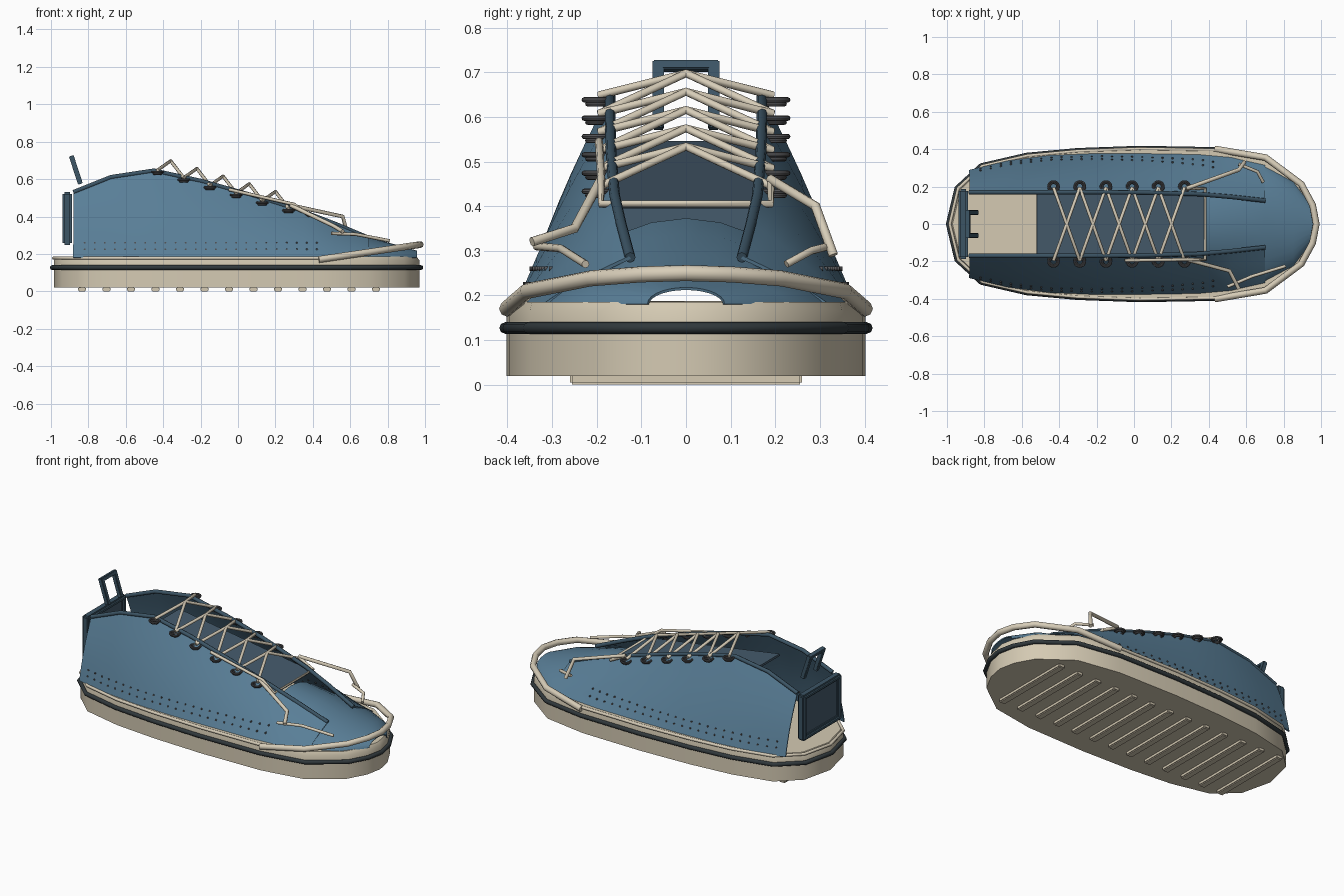
import bpy, bmesh, math
from mathutils import Vector

if "Cube" in bpy.data.objects:
    bpy.data.objects.remove(bpy.data.objects["Cube"], do_unlink=True)


def material(name, rgb):
    m = bpy.data.materials.new(name)
    m.use_nodes = True
    m.diffuse_color = (*rgb, 1)
    bsdf = m.node_tree.nodes["Principled BSDF"]
    bsdf.inputs["Base Color"].default_value = (*rgb, 1)
    bsdf.inputs["Roughness"].default_value = 0.8
    return m


CANVAS = material("blue canvas", (0.10, 0.21, 0.31))
TONGUE = material("slate lining", (0.06, 0.105, 0.15))
BINDING = material("dark blue binding", (0.045, 0.09, 0.13))
RUBBER = material("cream rubber", (0.66, 0.59, 0.45))
LACE = material("cream lace", (0.68, 0.61, 0.48))
STRIPE = material("charcoal stripe", (0.03, 0.04, 0.045))
METAL = material("dark metal", (0.09, 0.09, 0.095))


def link(name, me, mat, smooth=40, thickness=0.0):
    ob = bpy.data.objects.new(name, me)
    bpy.context.collection.objects.link(ob)
    me.materials.clear()
    me.materials.append(mat)
    bpy.ops.object.select_all(action="DESELECT")
    ob.select_set(True)
    bpy.context.view_layer.objects.active = ob
    if thickness:
        mod = ob.modifiers.new("thickness", "SOLIDIFY")
        mod.thickness = thickness
        mod.offset = 0
        bpy.ops.object.modifier_apply(modifier=mod.name)
    bpy.ops.object.shade_smooth_by_angle(angle=math.radians(smooth))
    return ob


def finish(name, bm, mat, smooth=40, thickness=0.0):
    bmesh.ops.recalc_face_normals(bm, faces=bm.faces)
    me = bpy.data.meshes.new(name)
    bm.to_mesh(me)
    bm.free()
    return link(name, me, mat, smooth, thickness)


def tube(name, points, radius, mat, closed=False):
    cu = bpy.data.curves.new(name, "CURVE")
    cu.dimensions = "3D"
    cu.bevel_depth = radius
    cu.bevel_resolution = 2
    cu.use_fill_caps = True
    sp = cu.splines.new("POLY")
    sp.points.add(len(points) - 1)
    for p, co in zip(sp.points, points):
        p.co = (*co, 1)
    sp.use_cyclic_u = closed
    tmp = bpy.data.objects.new(name, cu)
    bpy.context.collection.objects.link(tmp)
    bpy.context.view_layer.update()
    me = bpy.data.meshes.new_from_object(tmp.evaluated_get(bpy.context.evaluated_depsgraph_get()))
    bpy.data.objects.remove(tmp, do_unlink=True)
    return link(name, me, mat, 50)


def box(name, centre, size, mat, bevel=0.0):
    bm = bmesh.new()
    bmesh.ops.create_cube(bm, size=1)
    for v in bm.verts:
        v.co = Vector(a * b for a, b in zip(v.co, size)) + Vector(centre)
    if bevel:
        bmesh.ops.bevel(bm, geom=bm.edges[:], offset=bevel, segments=2, affect="EDGES")
    return finish(name, bm, mat)


def loft(name, rows, mat, cap=False, thickness=0.0, smooth=40):
    bm = bmesh.new()
    grid = [[bm.verts.new(p) for p in r] for r in rows]
    n = len(grid[0])
    for a, b in zip(grid, grid[1:]):
        for i in range(n if cap else n - 1):
            j = (i + 1) % n
            bm.faces.new((a[i], a[j], b[j], b[i]))
    if cap:
        bm.faces.new(grid[0])
        bm.faces.new(grid[-1])
    return finish(name, bm, mat, smooth, thickness)


# Sole outline: one half, mirrored
half = [(-0.985, 0), (-0.94, 0.19), (-0.81, 0.31), (-0.57, 0.365), (-0.3, 0.39), (0.03, 0.402),
        (0.43, 0.395), (0.70, 0.35), (0.89, 0.21), (0.95, 0.10), (0.97, 0)]
outline = half + [(x, -y) for x, y in half[-2:0:-1]]


def ring(z, scale=1.0):
    return [(x * scale, y * scale, z) for x, y in outline]


# Sole and stripe
loft("outsole", [ring(0.02), ring(0.115)], RUBBER, cap=True)
loft("midsole", [ring(0.115), ring(0.165), ring(0.185, 0.985)], RUBBER, cap=True)
tube("sole_stripe", ring(0.127, 1.008), 0.013, STRIPE, closed=True)

# Welt piping runs round the heel and stops at the bumper
heel = [p for p in half if p[0] <= 0.43]
heel = heel[::-1] + [(x, -y) for x, y in heel[1:]]
tube("welt_piping", [(x, y, 0.178) for x, y in heel], 0.009, LACE)

# Tread bars
for i in range(13):
    box(f"tread_bar_{i + 1}", (-0.835 + i * 0.131, 0, 0.012), (0.042, 0.52, 0.024), RUBBER, 0.005)

# Toe bumper rises toward the tip
toe = [p for p in half if p[0] >= 0.43]
toe += [(x, -y) for x, y in toe[-2::-1]]
tube("toe_bumper", [(x * 1.005, y * 1.015, 0.17 + 0.08 * (x - 0.43) / 0.54) for x, y in toe], 0.018, LACE)

# Side panels: x, base half width, top height, top half width
stations = [(-0.88, 0.285, 0.53, 0.17), (-0.68, 0.335, 0.61, 0.17), (-0.45, 0.365, 0.645, 0.17),
            (-0.2, 0.375, 0.59, 0.17), (0.05, 0.375, 0.52, 0.168), (0.35, 0.37, 0.425, 0.16),
            (0.52, 0.355, 0.36, 0.145), (0.70, 0.315, 0.285, 0.125)]
STEPS = 8


def panel_point(station, t):
    x, yb, zt, yt = station
    return Vector((x, yb + (yt - yb) * t + 0.012 * math.sin(math.pi * t), 0.18 + (zt - 0.18) * t))


def panel_at(x, z):
    """Half width of the side panel at a given length and height."""
    for a, b in zip(stations, stations[1:]):
        if a[0] <= x <= b[0]:
            f = (x - a[0]) / (b[0] - a[0])
            s = [p + (q - p) * f for p, q in zip(a, b)]
            return panel_point(s, (z - 0.18) / (s[2] - 0.18)).y


for side, s in (("left", 1), ("right", -1)):
    flip = Vector((1, s, 1))
    loft(f"{side}_side_panel", [[panel_point(st, k / STEPS) * flip for k in range(STEPS + 1)]
                                for st in stations], CANVAS, thickness=0.008, smooth=50)
    tube(f"{side}_edge_binding", [(x, s * yt, zt) for x, yb, zt, yt in stations], 0.012, BINDING)

    # Stitch rows follow the panel
    for r, z in enumerate((0.225, 0.26)):
        for i in range(24):
            x = -0.82 + i * 0.054
            y = panel_at(x, z)
            tube(f"{side}_stitch_{r + 1}_{i + 1}", [(x, s * (y - 0.01), z), (x, s * (y + 0.009), z)],
                 0.005, METAL)

# Toe cap: x, half width, top height, sharpness of the crown
caps = [(0.36, 0.345, 0.37, 2), (0.55, 0.335, 0.335, 2), (0.70, 0.305, 0.285, 1.7),
        (0.85, 0.225, 0.245, 1.2), (0.955, 0.085, 0.215, 1)]
loft("toe_cap", [[(x, w * math.cos(math.pi * k / 14), 0.18 + (z - 0.18) * abs(math.sin(math.pi * k / 14)) ** p)
                  for k in range(15)] for x, w, z, p in caps], CANVAS, thickness=0.006, smooth=60)

# Tongue
loft("tongue", [[(x, -0.17, z), (x, 0.17, z)] for x, z in ((-0.52, 0.54), (0.38, 0.40))],
     TONGUE, thickness=0.012)
tube("tongue_front_lace", [(-0.05, -0.195, 0.545), (0.3, -0.19, 0.465), (0.38, -0.19, 0.405),
                           (0.38, 0.19, 0.405), (0.28, 0.19, 0.455)], 0.009, LACE)

# Eyelets: a dark flange with a smaller inner ring
eyes = [(-0.43 + 0.14 * i, 0.635 - 0.041 * i) for i in range(6)]
for side, s in (("left", 1), ("right", -1)):
    for i, (x, z) in enumerate(eyes):
        for part, dz, radius in (("flange", 0.003, 0.028), ("inner", -0.006, 0.02)):
            bpy.ops.mesh.primitive_torus_add(location=(x, s * 0.2, z + dz), major_radius=radius,
                                             minor_radius=0.006, major_segments=20, minor_segments=8)
            ob = bpy.context.object
            ob.name = f"{side}_eyelet_{part}_{i + 1}"
            ob.data.materials.append(METAL)
            bpy.ops.object.shade_smooth_by_angle()

# Crossed laces, peaked in the middle
for i, ((xa, za), (xb, zb)) in enumerate(zip(eyes, eyes[1:])):
    for side, s in (("left", 1), ("right", -1)):
        mid = ((xa + xb) / 2, 0, (za + zb) / 2 + 0.083)
        tube(f"{side}_lace_{i + 1}", [(xa, s * 0.195, za + 0.013), mid, (xb, -s * 0.195, zb + 0.013)], 0.009, LACE)

# Loose lace ends and their tips
tube("left_lace_end", [(0.28, 0.19, 0.46), (0.56, 0.29, 0.40), (0.59, 0.33, 0.29)], 0.011, LACE)
tube("right_lace_end", [(0.28, -0.19, 0.46), (0.51, -0.25, 0.35), (0.56, -0.345, 0.32)], 0.011, LACE)
tube("left_lace_tip", [(0.56, 0.32, 0.31), (0.66, 0.28, 0.3), (0.69, 0.225, 0.27)], 0.009, LACE)
tube("right_lace_tip", [(0.50, -0.335, 0.31), (0.63, -0.28, 0.305), (0.81, -0.225, 0.27)], 0.009, LACE)

# Heel counter: framed panel
box("heel_panel", (-0.91, 0, 0.39), (0.02, 0.34, 0.25), TONGUE)
for name, y in (("left", 0.17), ("right", -0.17)):
    box(f"heel_frame_{name}", (-0.912, y, 0.39), (0.05, 0.035, 0.28), BINDING, 0.01)
for name, z in (("top", 0.515), ("bottom", 0.265)):
    box(f"heel_frame_{name}", (-0.912, 0, z), (0.05, 0.37, 0.032), BINDING, 0.01)

# Heel pull loop, leaning back
loop = [box("pull_loop_top", (0, 0, 0.075), (0.026, 0.15, 0.022), BINDING, 0.003)]
for name, y in (("left", 0.062), ("right", -0.062)):
    loop.append(box(f"pull_loop_{name}", (0, y, 0.005), (0.026, 0.026, 0.155), BINDING, 0.003))
for ob in loop:
    ob.location = (-0.865, 0, 0.643)
    ob.rotation_euler.y = math.radians(-18)
